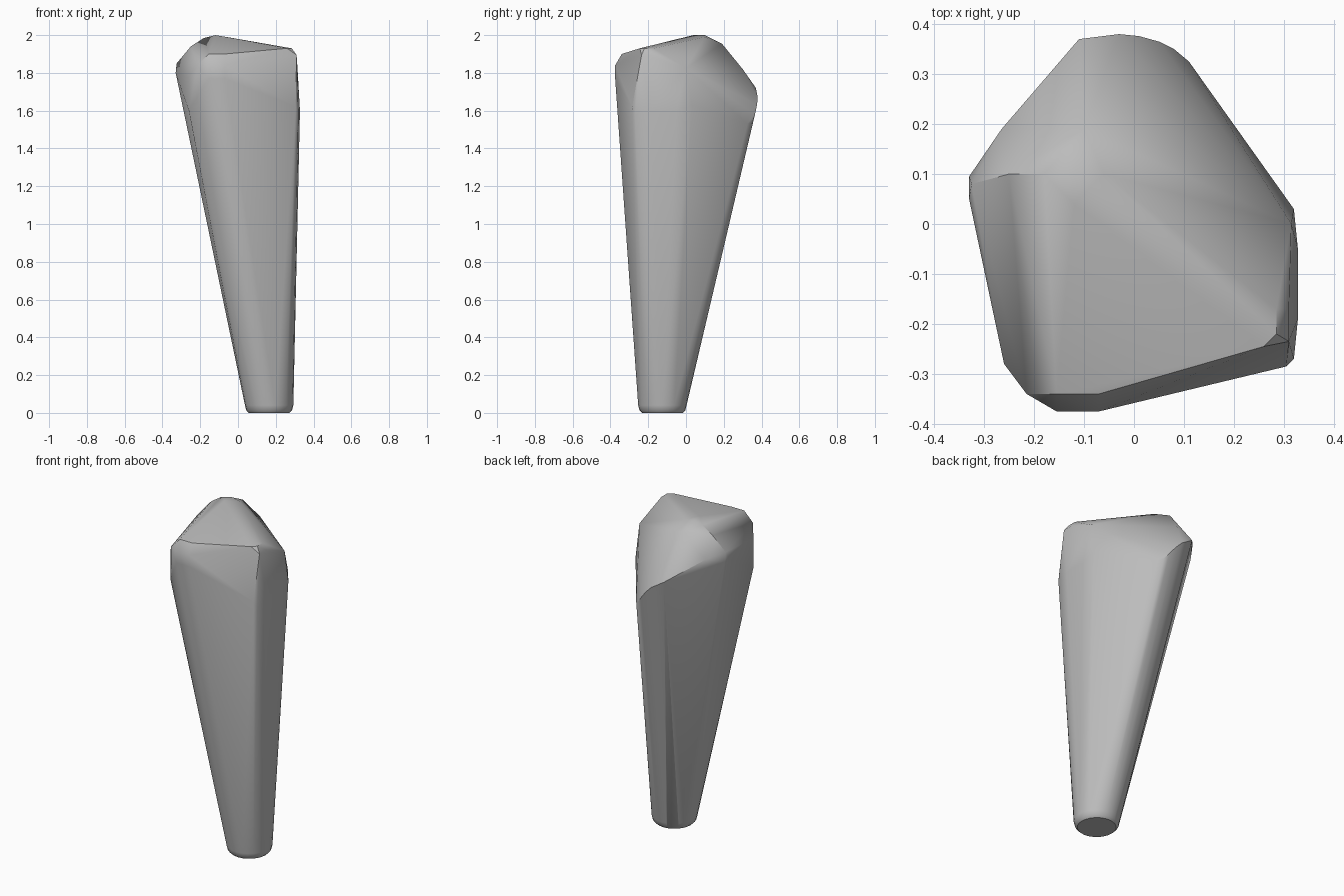
import bpy
import bmesh
import math

# Remove the default cube
cube = bpy.data.objects.get("Cube")
if cube:
    bpy.data.objects.remove(cube, do_unlink=True)


def make_material(name, value):
    mat = bpy.data.materials.new(name)
    mat.use_nodes = True
    colour = (value, value, value, 1)
    mat.diffuse_color = colour
    mat.node_tree.nodes["Principled BSDF"].inputs["Base Color"].default_value = colour
    return mat


def ring(radius, height, sides=24):
    """Horizontal circle of points around the foot of the tapered peg."""
    step = math.tau / sides
    return [(0.165 + radius * math.cos(i * step),
             -0.125 + radius * math.sin(i * step), height) for i in range(sides)]


# Rounded foot
foot = ring(0.108, 0) + ring(0.121, 0.013) + ring(0.128, 0.04)

# Bevelled front rim of the head
front_rim = [(-0.215, -0.34, 1.84), (-0.155, -0.34, 1.9), (-0.07, -0.34, 1.9),
             (0.26, -0.245, 1.93), (0.285, -0.22, 1.93), (0.285, -0.17, 1.93)]
front_edge = [(-0.155, -0.375, 1.84), (-0.07, -0.375, 1.84),
              (-0.155, -0.375, 1.77), (-0.07, -0.375, 1.77),
              (-0.26, -0.28, 1.6), (-0.26, -0.28, 1.78)]

# Flat side panel of the head
side_panel = [(0.31, -0.235, 1.895), (0.31, -0.17, 1.895), (0.315, 0, 1.825),
              (0.328, -0.05, 1.6), (0.328, -0.19, 1.6), (0.32, 0.03, 1.63),
              (0.32, -0.27, 1.58), (0.305, -0.285, 1.62)]

# Curved back rim, sweeping upwards across the head
back_rim = [(0.11, 0.325, 1.53), (0.08, 0.35, 1.54), (0.05, 0.365, 1.58),
            (0.01, 0.376, 1.63), (-0.03, 0.38, 1.67), (-0.11, 0.37, 1.72),
            (-0.265, 0.19, 1.83), (-0.33, 0.095, 1.8), (-0.33, 0.05, 1.8),
            (-0.325, 0.08, 1.85)]

# Rounded peak
peak = [(-0.25, 0.1, 1.94), (-0.18, 0.1, 1.985), (-0.12, 0.04, 2),
        (-0.12, 0.1, 2), (-0.06, 0.1, 1.99), (-0.1, 0.19, 1.955),
        (-0.06, 0.3, 1.82)]

# Wrap one skin around all of the sections
bm = bmesh.new()
for point in foot + front_rim + front_edge + side_panel + back_rim + peak:
    bm.verts.new(point)
hull = bmesh.ops.convex_hull(bm, input=bm.verts)
inside = {e for e in hull["geom_interior"] + hull["geom_unused"]
          if isinstance(e, bmesh.types.BMVert)}
bmesh.ops.delete(bm, geom=list(inside), context="VERTS")
bmesh.ops.dissolve_limit(bm, angle_limit=math.radians(1), verts=bm.verts, edges=bm.edges)
bmesh.ops.recalc_face_normals(bm, faces=bm.faces)

mesh = bpy.data.meshes.new("tapered_peg")
bm.to_mesh(mesh)
bm.free()
mesh.materials.append(make_material("stone grey", 0.5))
peg = bpy.data.objects.new("tapered_peg", mesh)
bpy.context.collection.objects.link(peg)

# Smooth shading with crisp bevel edges
bpy.ops.object.select_all(action="DESELECT")
peg.select_set(True)
bpy.context.view_layer.objects.active = peg
bpy.ops.object.shade_smooth_by_angle(angle=math.radians(35))
